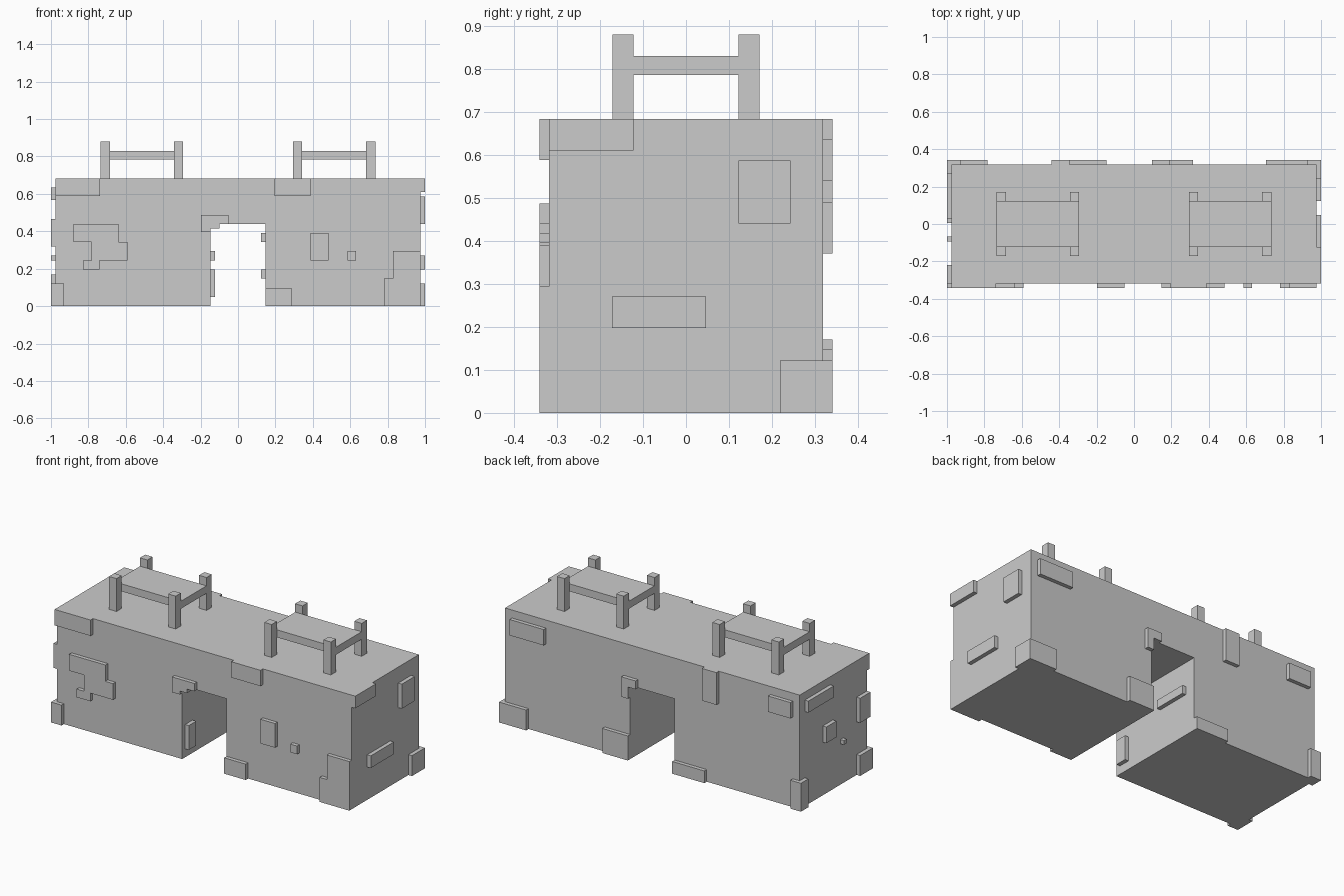
import bpy, bmesh

if "Cube" in bpy.data.objects:
    bpy.data.objects.remove(bpy.data.objects["Cube"])

BX, BY, H = 0.976, 0.318, 0.683   # wall half sizes and height
OX, OY = 1.0, 0.341               # outer limits of the raised bricks
AX, AZ, T = 0.147, 0.44, 0.024    # arch half width, arch height, brick depth


def add_object(name, bm):
    mesh = bpy.data.meshes.new(name)
    bm.to_mesh(mesh)
    bm.free()
    ob = bpy.data.objects.new(name, mesh)
    bpy.context.collection.objects.link(ob)
    return ob


def prism(name, outline, y0, y1):
    """Extrude an x/z outline from y0 to y1."""
    bm = bmesh.new()
    face = bm.faces.new([bm.verts.new((x, y0, z)) for x, z in outline])
    ext = bmesh.ops.extrude_face_region(bm, geom=[face])
    verts = [g for g in ext["geom"] if isinstance(g, bmesh.types.BMVert)]
    bmesh.ops.translate(bm, verts=verts, vec=(0, y1 - y0, 0))
    bmesh.ops.recalc_face_normals(bm, faces=bm.faces)
    return add_object(name, bm)


def box(name, x0, x1, y0, y1, z0, z1):
    return prism(name, [(x0, z0), (x1, z0), (x1, z1), (x0, z1)], y0, y1)


# Wall block with a square archway
prism("wall_block", [(-BX, 0), (-AX, 0), (-AX, AZ), (AX, AZ), (AX, 0),
                     (BX, 0), (BX, H), (-BX, H)], -BY, BY)

# Two raised platforms, each with four corner posts
for side, cx in (("left", -0.514), ("right", 0.514)):
    box(side + "_platform", cx - 0.22, cx + 0.22, -0.122, 0.122, 0.785, 0.83)
    for sx in (-1, 1):
        for sy in (-1, 1):
            x, y = cx + sx * 0.196, sy * 0.146
            box(side + "_post", x - 0.0245, x + 0.0245, y - 0.0245, y + 0.0245, H, 0.88)

# Raised bricks on the front: x0, x1, z0, z1
for x0, x1, z0, z1 in [
        (-BX, -0.738, 0.588, H), (0.194, 0.387, 0.588, H),
        (AX, 0.29, 0, 0.095), (0.388, 0.483, 0.245, 0.39), (0.585, 0.63, 0.245, 0.294)]:
    box("front_brick", x0, x1, -OY, -BY, z0, z1)
prism("front_brick_cluster", [
    (-0.88, 0.44), (-0.64, 0.44), (-0.64, 0.342), (-0.59, 0.342), (-0.59, 0.245),
    (-0.74, 0.245), (-0.74, 0.196), (-0.83, 0.196), (-0.83, 0.245), (-0.783, 0.245),
    (-0.783, 0.342), (-0.88, 0.342)], -OY, -BY)
prism("front_corner_brick", [(0.78, 0), (BX, 0), (BX, 0.294), (0.828, 0.294),
                             (0.828, 0.147), (0.78, 0.147)], -OY, -BY)
prism("front_arch_brick", [(-0.198, 0.395), (-AX, 0.395), (-AX, AZ), (-0.05, AZ),
                           (-0.05, 0.487), (-0.198, 0.487)], -OY, -BY)

# Raised bricks on the back
for x0, x1, z0, z1 in [
        (0.705, 0.93, 0.54, 0.635), (AX, 0.315, 0, 0.147), (-0.44, -0.345, 0.49, H),
        (-0.36, -AX, 0, 0.073), (-0.93, -0.783, 0.54, 0.635)]:
    box("back_brick", x0, x1, BY, OY, z0, z1)
prism("back_arch_brick", [(AX, 0.37), (0.19, 0.37), (0.19, 0.49), (0.095, 0.49),
                          (0.095, AZ), (AX, AZ)], BY, OY)

# Raised bricks on the right end: y0, y1, z0, z1
for y0, y1, z0, z1 in [(-BY, -0.122, 0.61, H), (0.122, 0.243, 0.44, 0.587),
                       (-0.172, 0.047, 0.197, 0.27)]:
    box("right_brick", BX, OX, y0, y1, z0, z1)

# Raised bricks on the left end
for y0, y1, z0, z1 in [(0.03, 0.27, 0.566, 0.635), (0.005, 0.1, 0.318, 0.415),
                       (-BY, -0.22, 0.318, 0.465), (-0.093, -0.067, 0.245, 0.27)]:
    box("left_brick", -OX, -BX, y0, y1, z0, z1)


# Bricks wrapped around the outer bottom corners
def corner_brick(name, sx, sy, x_in, y_in, top):
    pts = [(OX, OY), (x_in, OY), (x_in, BY), (BX, BY), (BX, y_in), (OX, y_in)]
    bm = bmesh.new()
    face = bm.faces.new([bm.verts.new((sx * x, sy * y, 0)) for x, y in pts])
    ext = bmesh.ops.extrude_face_region(bm, geom=[face])
    verts = [g for g in ext["geom"] if isinstance(g, bmesh.types.BMVert)]
    bmesh.ops.translate(bm, verts=verts, vec=(0, 0, top))
    bmesh.ops.recalc_face_normals(bm, faces=bm.faces)
    add_object(name, bm)


corner_brick("front_left_corner", -1, -1, 0.93, 0.22, 0.122)
corner_brick("back_left_corner", -1, 1, 0.93, 0.27, 0.17)
corner_brick("back_right_corner", 1, 1, 0.82, 0.218, 0.122)

# Bricks inside the archway
for y0, y1, z0, z1 in [(-0.29, -0.22, 0.05, 0.196), (0.04, 0.25, 0.245, 0.294)]:
    box("arch_left_brick", -AX, -AX + T, y0, y1, z0, z1)
for y0, y1, z0, z1 in [(-0.15, 0.02, 0.342, 0.39), (-0.27, -0.15, 0.147, 0.196)]:
    box("arch_right_brick", AX - T, AX, y0, y1, z0, z1)
box("arch_ceiling_brick", -AX, -0.1, -OY, -0.25, AZ - T, AZ)
